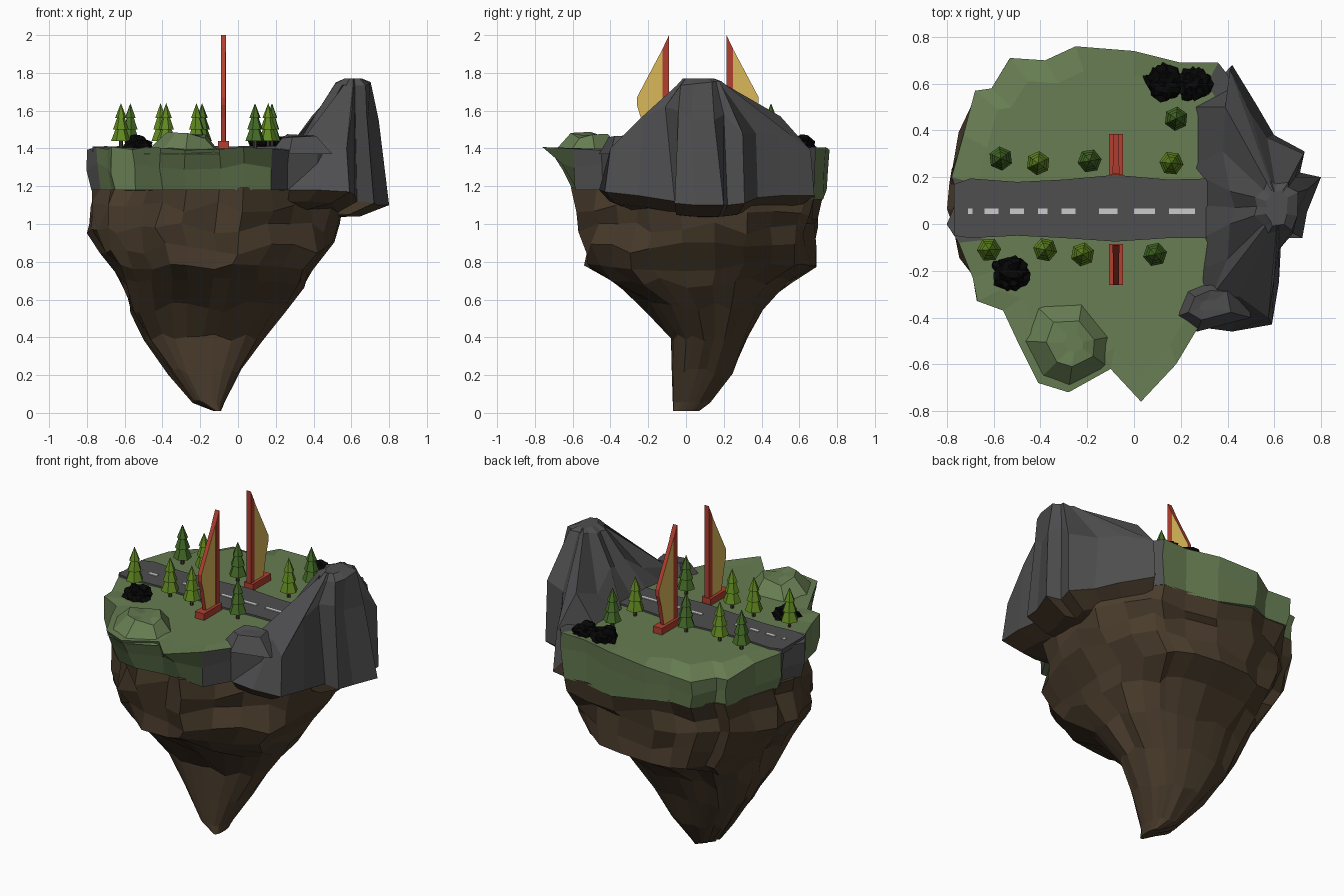
import bpy, bmesh, math, random
from mathutils import Vector, Matrix

if "Cube" in bpy.data.objects:
    bpy.data.objects.remove(bpy.data.objects["Cube"])

random.seed(4)

def mat(name, r, g, b):
    m = bpy.data.materials.new(name)
    m.diffuse_color = (r, g, b, 1)
    m.use_nodes = True
    m.node_tree.nodes["Principled BSDF"].inputs["Base Color"].default_value = m.diffuse_color
    return m

GRASS = mat("grass green", 0.135, 0.205, 0.085)
EARTH = mat("earth brown", 0.068, 0.045, 0.025)
ROCK = mat("rock grey", 0.077, 0.077, 0.08)
WHITE = mat("line white", 0.6, 0.6, 0.6)
RED = mat("tower red", 0.44, 0.05, 0.03)
YELLOW = mat("panel yellow", 0.70, 0.48, 0.10)
LEAF_A = mat("leaf light green", 0.12, 0.25, 0.015)
LEAF_B = mat("leaf dark green", 0.06, 0.15, 0.02)
BLACK = mat("bush black", 0.002, 0.002, 0.002)

def finish(name, bm, mats, rule=None):
    bmesh.ops.recalc_face_normals(bm, faces=bm.faces)
    if rule:
        for f in bm.faces:
            f.material_index = rule(f)
    me = bpy.data.meshes.new(name)
    bm.to_mesh(me)
    bm.free()
    for m in mats:
        me.materials.append(m)
    ob = bpy.data.objects.new(name, me)
    bpy.context.collection.objects.link(ob)
    return ob

def loft(name, rings, mats, rule=None, cap_start=True, cap_end=True, closed=True):
    bm = bmesh.new()
    vs = [[bm.verts.new(p) for p in r] for r in rings]
    n = len(vs[0])
    for a, b in zip(vs, vs[1:]):
        for i in range(n if closed else n - 1):
            j = (i + 1) % n
            bm.faces.new((a[i], a[j], b[j], b[i]))
    if cap_start:
        bm.faces.new(vs[0])
    if cap_end:
        bm.faces.new(vs[-1])
    return finish(name, bm, mats, rule)

def box(bm, x0, x1, y0, y1, z0, z1):
    m = Matrix.Translation(((x0 + x1) / 2, (y0 + y1) / 2, (z0 + z1) / 2))
    bmesh.ops.create_cube(bm, size=1, matrix=m @ Matrix.Diagonal((x1 - x0, y1 - y0, z1 - z0, 1)))

def jit(a):
    return random.uniform(-a, a)

# island plan outline
OUT = [(-.8, 0), (-.75, -.08), (-.69, -.23), (-.67, -.33), (-.56, -.37), (-.49, -.52),
       (-.41, -.68), (-.28, -.72), (-.10, -.62), (.03, -.76), (.18, -.6), (.27, -.45),
       (.42, -.38), (.50, -.30), (.55, -.1), (.58, .1), (.55, .3), (.46, .46), (.4, .64),
       (.36, .69), (.2, .69), (0, .74), (-.25, .76), (-.38, .7), (-.53, .71), (-.61, .58),
       (-.68, .57), (-.73, .38), (-.78, .2), (-.75, .12)]

def sag(x, y):
    return .05 if y > .55 and x > -.1 else 0

# grassy slab, rock coloured on the mountain side and at the road end
low, mid, top = [], [], []
for x, y in OUT:
    yl = max(y * .98, -.60 + jit(.03))
    low.append((x * .97, yl, 1.18 - sag(x, y)))
    back_left = x < -.3 and y > .4
    mid.append((x * .99 + jit(.012), y * .45 + yl * .55, 1.29 + jit(.04)))
    top.append((x, y, 1.35 if back_left else 1.40 + jit(.01)))
inner = [(x * .86, y * .86, 1.40) for x, y in OUT]

def land_rule(f):
    c = f.calc_center_median()
    if f.normal.z > .98 and len(f.verts) > 4:
        return 0
    if (c.x > .15 and c.y < -.3 and c.z < 1.38) or c.x > .34:
        return 1
    return 1 if c.x < -.7 and -.06 < c.y < .17 else 0

loft("grass_slab", [low, mid, top, inner], [GRASS, ROCK], land_rule)

# hanging earth: z, x min, x max, y min, y max
LEVELS = [(1.19, -.775, .58, -.61, .74), (1.09, -.78, .57, -.58, .70), (.98, -.80, .55, -.57, .70),
          (.87, -.73, .51, -.56, .69), (.77, -.66, .41, -.54, .69), (.69, -.61, .35, -.40, .55),
          (.56, -.57, .26, -.21, .43), (.40, -.50, .13, -.08, .33), (.22, -.37, .02, -.075, .25),
          (.06, -.24, -.07, -.07, .13), (.01, -.13, -.09, -.07, .07)]
rings = []
for k, (z, x0, x1, y0, y1) in enumerate(LEVELS):
    ring = []
    blend = min(1, .05 + k * .2)
    amp = (.005, .03, .035, .035, .02, .03, .03, .02, .02, .008, 0)[k]
    for i, (x, y) in enumerate(OUT):
        u = Vector(((x + .1) / .7, y / .76))
        d = u.normalized()
        # fuller corners low down, except the slimmer back right one
        p = 2.2 if k < 5 else 1.75 if d.x > 0 and d.y > 0 else 2.7
        d = d / (abs(d.x) ** p + abs(d.y) ** p) ** (1 / p)
        u = u.lerp(d, blend) * (1 + (jit(.055) if 0 < k < 7 else 0))
        px = (x0 + x1) / 2 + (x1 - x0) / 2 * max(-1, min(1, u.x))
        py = (y0 + y1) / 2 + (y1 - y0) / 2 * max(-1, min(1, u.y))
        ring.append((px, py, z + jit(amp) - (sag(x, y) if k < 2 else 0)))
    rings.append(ring)
loft("earth_underside", rings, [EARTH])

# mountain: foot point and shoulder point for each ridge
RIDGES = [(.27, -.44, 1.18, .33, -.31, 1.43), (.42, -.46, 1.18, .45, -.31, 1.44),
          (.59, -.43, 1.17, .575, -.40, 1.40), (.62, -.25, 1.15, .60, -.23, 1.57),
          (.63, -.06, 1.12, .62, -.11, 1.62), (.72, -.06, 1.11, .68, -.04, 1.60),
          (.74, .05, 1.10, .69, .03, 1.55), (.80, .20, 1.10, .745, .15, 1.55),
          (.71, .22, 1.10, .69, .20, 1.58), (.73, .31, 1.11, .725, .30, 1.48),
          (.60, .38, 1.14, .57, .37, 1.48), (.53, .50, 1.15, .49, .49, 1.47),
          (.42, .68, 1.15, .41, .66, 1.39), (.25, .50, 1.38, .39, .50, 1.57),
          (.25, .25, 1.38, .38, .31, 1.49), (.29, .20, 1.38, .41, .14, 1.58),
          (.29, .08, 1.38, .43, .07, 1.55), (.29, -.06, 1.38, .41, .00, 1.58),
          (.27, -.20, 1.38, .40, -.15, 1.47)]
foot = [r[:3] for r in RIDGES]
shoulder = [r[3:] for r in RIDGES]
crown = []
for n, (x, y, z) in enumerate(shoulder):
    a = math.atan2(y - .06, x - .61)
    w = 1 if n % 2 else .85
    crown.append((.615 + .105 * w * math.cos(a), .07 + .12 * w * math.sin(a), 1.745 + .012 * math.sin(a)))
tip = [(.61 + (x - .61) * .5, .06 + (y - .06) * .7, 1.77) for x, y, z in crown]
loft("mountain", [foot, shoulder, crown, tip], [ROCK], cap_start=False)

# earth ledge beneath the mountain overhang
ledge = foot[:13]
under = [(.25 + (x - .25) * .72, y * .88, z - .06) for x, y, z in ledge]
core = [(.2, y * .4, 1.03) for x, y, z in ledge]
loft("mountain_ledge", [ledge, under, core], [EARTH], cap_start=False, cap_end=False, closed=False)

def mound(name, base, peak, z, k, material, wob):
    b = [(x, y, 1.37) for x, y in base]
    t = [(peak[0] + (x - peak[0]) * k, peak[1] + (y - peak[1]) * k, z + jit(wob)) for x, y in base]
    c = [(peak[0] + (x - peak[0]) * k * .4, peak[1] + (y - peak[1]) * k * .4, z) for x, y in base]
    loft(name, [b, t, c], [material])

# grass mound and front boulder
mound("grass_mound", [(-.5, -.5), (-.44, -.33), (-.22, -.32), (-.09, -.48), (-.10, -.62),
      (-.28, -.71), (-.41, -.67)], (-.25, -.51), 1.47, .5, GRASS, .018)
mound("front_boulder", [(.17, -.4), (.22, -.28), (.34, -.23), (.47, -.24), (.5, -.4), (.27, -.46)],
      (.31, -.35), 1.465, .55, ROCK, .012)

# road with dashed centre line
edge = [(-.77, -.05, .17), (-.7, -.06, .195), (-.5, -.05, .18), (-.3, -.06, .19),
        (-.08, -.075, .21), (.15, -.06, .19), (.34, -.06, .195)]
loft("road", [[(x, a, 1.38), (x, a, 1.41), (x, b, 1.41), (x, b, 1.38)] for x, a, b in edge], [ROCK])
bm = bmesh.new()
for a, b in [(-.71, -.69), (-.64, -.58), (-.53, -.47), (-.41, -.37), (-.31, -.25),
             (-.15, -.07), (0, .09), (.15, .26)]:
    box(bm, a, b, .043, .067, 1.408, 1.414)
finish("road_dashes", bm, [WHITE])

# sail towers mirrored across the road
SAIL = [(0, 1.42), (0, 2.0), (.035, 1.925), (.17, 1.67), (.17, 1.63), (.15, 1.565), (.12, 1.42)]
STRIP = [(-.001, 1.42), (-.001, 2.0), (.034, 1.928), (.034, 1.42)]
for side, y0 in ((-1, -.09), (1, .215)):
    tag = "front" if side < 0 else "back"
    def slab(name, pts, half, mats, rule=None):
        loft(name, [[(-.077 + s * half, y0 + side * y, z) for y, z in pts] for s in (-1, 1)], mats, rule)
    slab(tag + "_sail", SAIL, .012, [RED, YELLOW], lambda f: int(abs(f.normal.x) > .9))
    slab(tag + "_sail_post", STRIP, .014, [RED])
    bm = bmesh.new()
    ya, yb = sorted((y0 + side * -.005, y0 + side * .17))
    box(bm, -.107, -.047, ya, yb, 1.38, 1.44)
    finish(tag + "_sail_base", bm, [RED])

# pine trees: x, y, leaf colour
TREES = [(-.57, .28, 1), (-.41, .26, 0), (-.19, .27, 1), (.16, .26, 0), (.18, .45, 1),
         (-.62, -.11, 0), (-.38, -.11, 0), (-.22, -.13, 0), (.09, -.13, 1)]
for n, (x, y, dark) in enumerate(TREES):
    bm = bmesh.new()
    spin = Matrix.Rotation(random.random() * 2, 4, 'Z')
    for r0, r1, z0, z1 in ((.01, .01, 1.38, 1.46), (.052, .018, 1.44, 1.53),
                           (.042, .012, 1.50, 1.585), (.031, 0, 1.56, 1.64)):
        bmesh.ops.create_cone(bm, cap_ends=True, segments=6, radius1=r0, radius2=r1, depth=z1 - z0,
                              matrix=Matrix.Translation((x, y, (z0 + z1) / 2)) @ spin)
    bmesh.ops.remove_doubles(bm, verts=bm.verts, dist=.0002)
    finish(f"pine_{n + 1}", bm, [LEAF_B if dark else LEAF_A, EARTH],
           lambda f: int(all((v.co.xy - Vector((x, y))).length < .0105 and v.co.z < 1.47 for v in f.verts)))

# spiky dark bushes
for n, (x, y, r) in enumerate([(-.53, -.21, .076), (.125, .605, .08), (.255, .6, .073)]):
    bm = bmesh.new()
    bmesh.ops.create_icosphere(bm, subdivisions=3, radius=1)
    for v in bm.verts:
        v.co *= random.uniform(.75, 1.2)
        v.co = Vector((x + v.co.x * r, y + v.co.y * r, 1.40 + v.co.z * r * .85))
    finish(f"bush_{n + 1}", bm, [BLACK])
